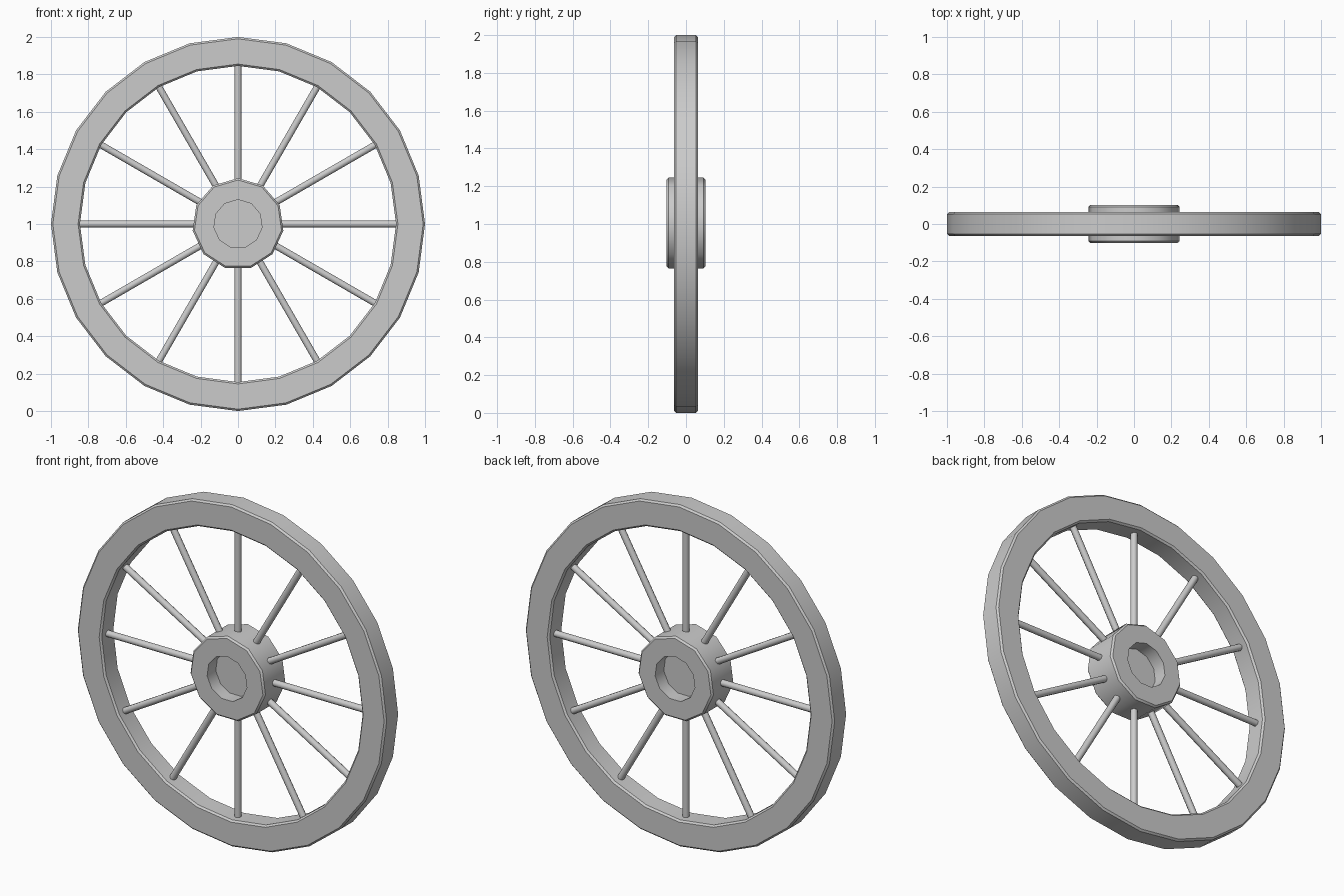
import bpy, bmesh, math
from mathutils import Vector

if "Cube" in bpy.data.objects:
    bpy.data.objects.remove(bpy.data.objects["Cube"])

CENTRE = Vector((0, 0, 1))


def finish(name, bm):
    bmesh.ops.recalc_face_normals(bm, faces=bm.faces)
    me = bpy.data.meshes.new(name)
    bm.to_mesh(me)
    bm.free()
    ob = bpy.data.objects.new(name, me)
    bpy.context.collection.objects.link(ob)
    bpy.ops.object.select_all(action='DESELECT')
    ob.select_set(True)
    bpy.context.view_layer.objects.active = ob
    bpy.ops.object.shade_smooth_by_angle(angle=math.radians(40))
    return ob


def lathe(name, profile, sides, closed):
    """Revolve (radius, y) points about the axle; first corner points up."""
    bm = bmesh.new()
    rings = []
    for i in range(sides):
        a = 2 * math.pi * i / sides
        rings.append([bm.verts.new(CENTRE + Vector((r * math.sin(a), y, r * math.cos(a))))
                      for r, y in profile])
    n = len(profile)
    for i in range(sides):
        p, q = rings[i], rings[(i + 1) % sides]
        for j in range(n if closed else n - 1):
            k = (j + 1) % n
            bm.faces.new((p[j], p[k], q[k], q[j]))
    if not closed:
        bm.faces.new([r[0] for r in rings])
        bm.faces.new([r[-1] for r in rings])
    return finish(name, bm)


# Rim: 24 sides with chamfered edges
RO, RI, W, C = 1.0, 0.845, 0.063, 0.01
half = [(RI, W - C), (RI + C, W), (RO - C, W), (RO, W - C)]
lathe("rim", half + [(r, -y) for r, y in reversed(half)], 24, True)

# Hub: chamfered drum with a round recess in each face
H = 0.102
half = [(0.13, 0.022), (0.13, H), (0.235, H), (0.245, H - C)]
lathe("hub", half + [(r, -y) for r, y in reversed(half)], 11, False)

# Spokes: twelve round rods from hub to rim
R0, R1 = 0.2, 0.855
for i in range(12):
    a = 2 * math.pi * i / 12
    bm = bmesh.new()
    bmesh.ops.create_cone(bm, cap_ends=True, segments=10, radius1=0.019,
                          radius2=0.019, depth=R1 - R0)
    spoke = finish(f"spoke_{i + 1}", bm)
    mid = (R0 + R1) / 2
    spoke.location = CENTRE + Vector((math.sin(a), 0, math.cos(a))) * mid
    spoke.rotation_euler = (0, a, 0)
